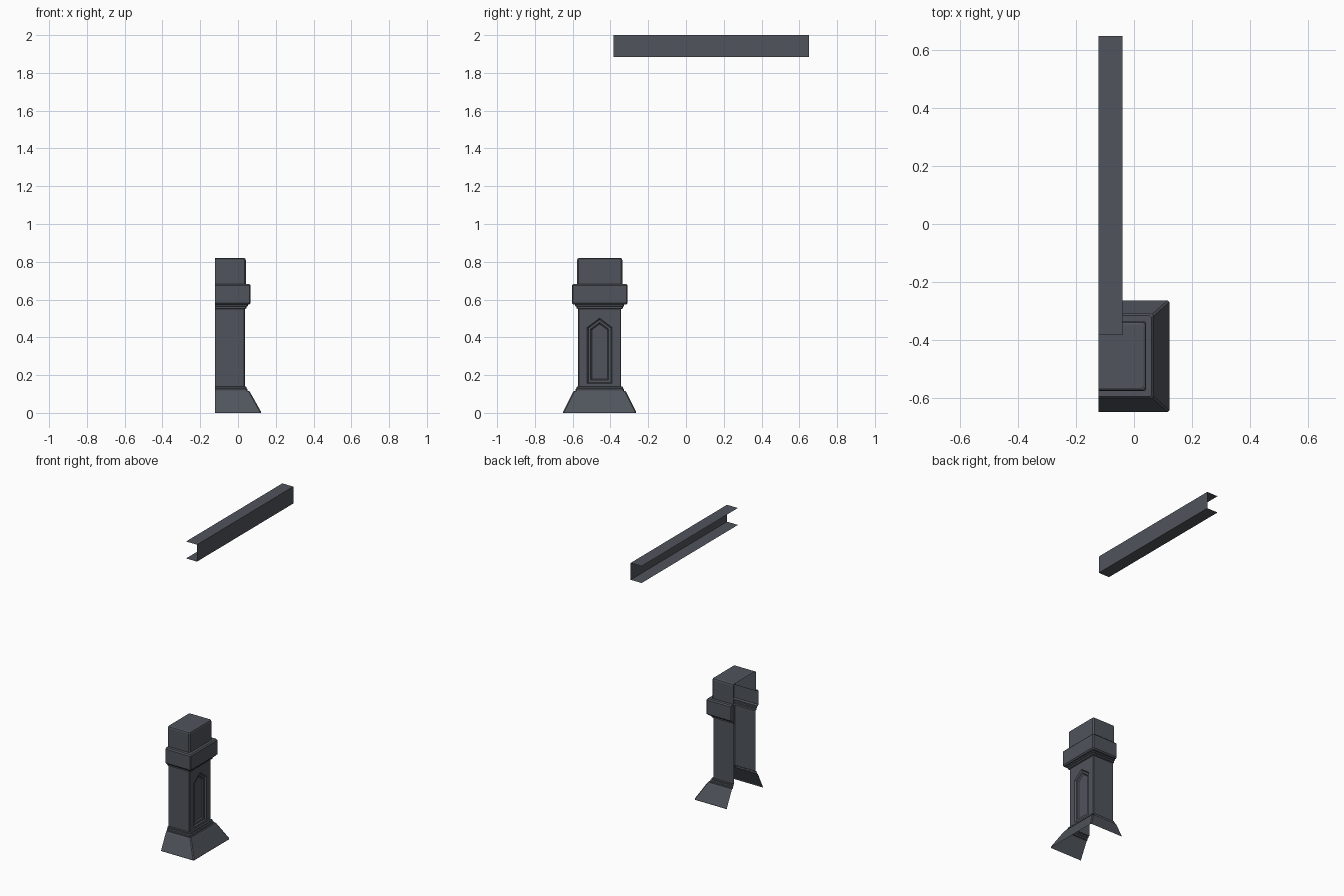
import bpy, bmesh

if "Cube" in bpy.data.objects:
    bpy.data.objects.remove(bpy.data.objects["Cube"])

# One dark slate colour for everything
slate = bpy.data.materials.new("dark slate")
slate.diffuse_color = (0.080, 0.090, 0.107, 1)
slate.use_nodes = True
slate.node_tree.nodes["Principled BSDF"].inputs["Base Color"].default_value = slate.diffuse_color

CUT = -0.122     # open plane where the half pillar and the rail are cut
CY = -0.457      # pillar centre line in y


def finish(name, bm):
    bmesh.ops.remove_doubles(bm, verts=bm.verts, dist=1e-5)
    me = bpy.data.meshes.new(name)
    bm.to_mesh(me)
    bm.free()
    me.materials.append(slate)
    ob = bpy.data.objects.new(name, me)
    bpy.context.collection.objects.link(ob)
    return ob


def bridge(bm, low, high, closed=False, skip=()):
    n = len(low)
    for i in range(n if closed else n - 1):
        if i not in skip:
            j = (i + 1) % n
            bm.faces.new((low[i], low[j], high[j], high[i]))


def u_ring(bm, half, xmax, z, c):
    """Three-sided ring with chamfered corners, open at the cut plane."""
    pts = [(CUT, -half), (xmax - c, -half), (xmax, c - half),
           (xmax, half - c), (xmax - c, half), (CUT, half)]
    return [bm.verts.new((x, CY + y, z)) for x, y in pts]


def shell(name, profile, c=0.006, cap=False, skip=()):
    """Loft (half width, right edge, height) rings into an open-backed shell."""
    bm = bmesh.new()
    rings = [u_ring(bm, h, x, z, c) for h, x, z in profile]
    for a, b in zip(rings, rings[1:]):
        bridge(bm, a, b, skip=skip)
    if cap:
        bm.faces.new(rings[-1])
    return finish(name, bm)


# Flared base
shell("flared_base", [(0.193, 0.122, 0), (0.193, 0.122, 0.006),
                      (0.143, 0.066, 0.106), (0.137, 0.060, 0.115),
                      (0.129, 0.051, 0.116)])
# Stepped mouldings below and above the shaft
shell("lower_moulding", [(0.129, 0.051, 0.116), (0.129, 0.051, 0.126),
                         (0.123, 0.045, 0.130), (0.123, 0.045, 0.138),
                         (0.114, 0.036, 0.140)])
shell("upper_moulding", [(0.114, 0.036, 0.550), (0.123, 0.045, 0.553),
                         (0.123, 0.045, 0.562), (0.130, 0.052, 0.565),
                         (0.130, 0.052, 0.574)])
# Collar and capped top block
shell("collar", [(0.130, 0.052, 0.573), (0.140, 0.060, 0.573),
                 (0.147, 0.067, 0.581), (0.147, 0.067, 0.675),
                 (0.140, 0.060, 0.683), (0.120, 0.042, 0.683)])
shell("top_block", [(0.120, 0.042, 0.683), (0.120, 0.042, 0.808),
                    (0.117, 0.039, 0.816), (0.110, 0.032, 0.820)],
      c=0.008, cap=True)
# Shaft walls, with the right face left for the arched panel
shell("shaft", [(0.114, 0.036, 0.140), (0.114, 0.036, 0.550)],
      c=0.004, skip=(2,))

# Right shaft face with a recessed, pointed-arch panel
bm = bmesh.new()


def face_ring(pts, depth):
    return [bm.verts.new((0.036 - depth, CY + y, z)) for y, z in pts]


def arch(i):
    w, zb, zs, za = 0.066 - i, 0.155 + i, 0.452 - 0.49 * i, 0.502 - 1.25 * i
    return [(-w, zb), (w, zb), (w, zs), (0, za), (-w, zs)]


rings = [face_ring([(-0.11, 0.14), (0.11, 0.14), (0.11, 0.55),
                    (0, 0.55), (-0.11, 0.55)], 0)]
for inset, depth in ((0, 0), (0.007, 0.008), (0.018, 0.008), (0.025, 0.016)):
    rings.append(face_ring(arch(inset), depth))
for a, b in zip(rings, rings[1:]):
    bridge(bm, a, b, closed=True)
bm.faces.new(rings[-1])
finish("arched_panel", bm)

# Overhead channel rail: two flanges and a web, open on the left and at the ends
bm = bmesh.new()
section = [(CUT, 1.885), (-0.04, 1.885), (-0.04, 2.0), (CUT, 2.0)]
front, back = [[bm.verts.new((x, y, z)) for x, z in section]
               for y in (-0.383, 0.65)]
bridge(bm, front, back)
bmesh.ops.reverse_faces(bm, faces=bm.faces)
finish("overhead_rail", bm)
